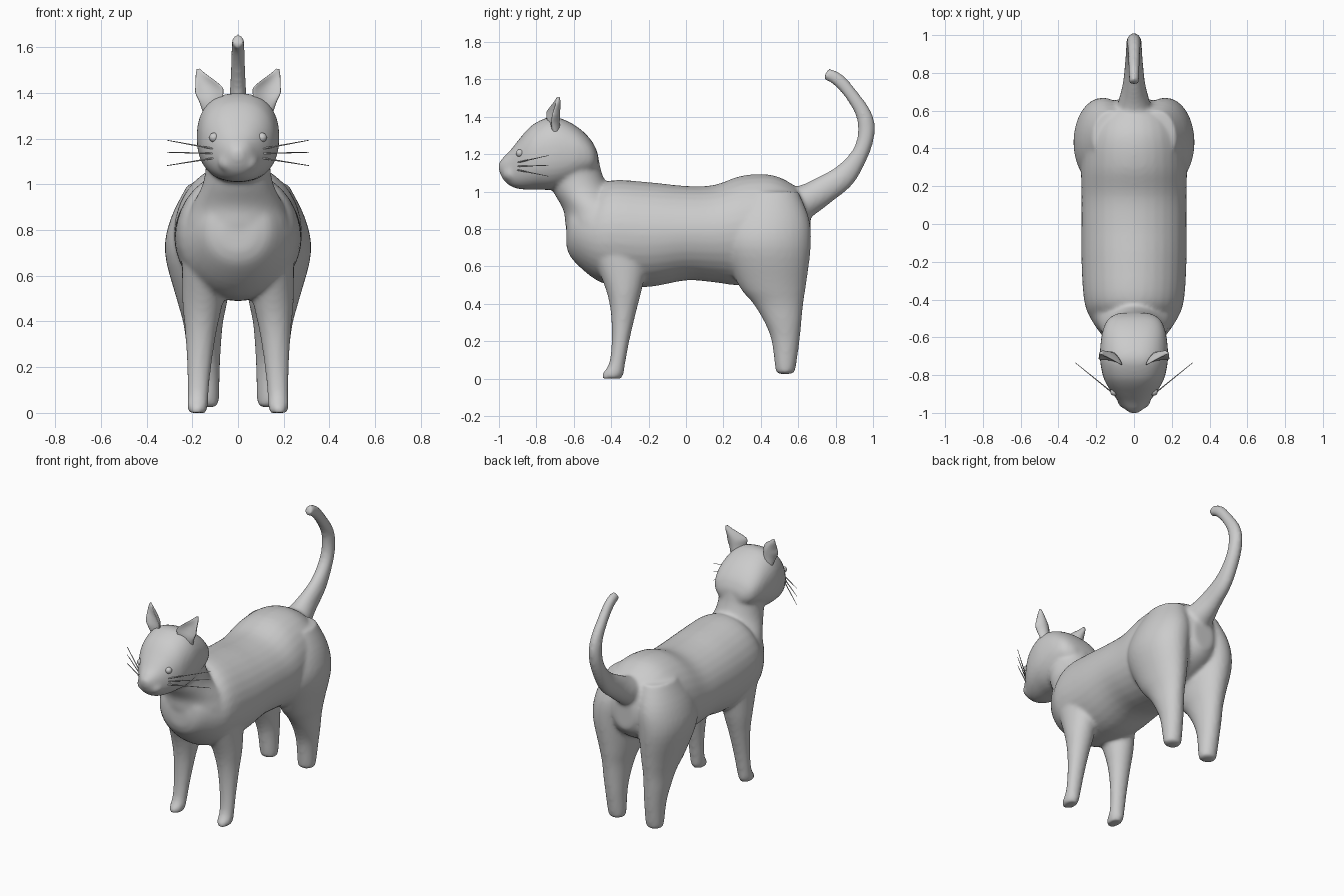
import bpy, bmesh, math
from mathutils import Vector, Matrix

if "Cube" in bpy.data.objects:
    bpy.data.objects.remove(bpy.data.objects["Cube"])


def make_object(name, bm):
    bmesh.ops.recalc_face_normals(bm, faces=bm.faces)
    for f in bm.faces:
        f.smooth = True
    mesh = bpy.data.meshes.new(name)
    bm.to_mesh(mesh)
    bm.free()
    ob = bpy.data.objects.new(name, mesh)
    bpy.context.collection.objects.link(ob)
    return ob


def skin(bm, rings):
    """Close a stack of equal point rings into a solid."""
    loops = [[bm.verts.new(p) for p in r] for r in rings]
    n = len(loops[0])
    for a, b in zip(loops, loops[1:]):
        for i in range(n):
            bm.faces.new((a[i], a[(i + 1) % n], b[(i + 1) % n], b[i]))
    bm.faces.new(loops[0][::-1])
    bm.faces.new(loops[-1])


def resample(rows, steps=4):
    """Catmull-Rom smoothing along the sections."""
    rows = [Vector(r) for r in rows]
    out = []
    for i in range(len(rows) - 1):
        p0, p1, p2 = rows[max(i - 1, 0)], rows[i], rows[i + 1]
        p3 = rows[min(i + 2, len(rows) - 1)]
        for k in range(steps):
            t = k / steps
            out.append(0.5 * (2 * p1 + (p2 - p0) * t + (2 * p0 - 5 * p1 + 4 * p2 - p3) * t * t
                              + (3 * p1 - p0 - 3 * p2 + p3) * t ** 3))
    return out + [rows[-1]]


def loft(bm, rows, side=1, power=2.0, n=32):
    """Each row: two side-silhouette points (y, z), (y, z), centre x, half width."""
    rings = []
    for y0, z0, y1, z1, cx, rx in resample(rows):
        ring = []
        for i in range(n):
            a = 2 * math.pi * i / n
            c, s = math.cos(a), math.sin(a)
            c = math.copysign(abs(c) ** (2 / power), c)
            s = math.copysign(abs(s) ** (2 / power), s)
            t = (1 + s) / 2
            ring.append((side * (cx + rx * c), y0 + (y1 - y0) * t, z0 + (z1 - z0) * t))
        rings.append(ring)
    skin(bm, rings)


def ball(bm, loc, size):
    m = Matrix.Translation(loc) @ Matrix.Diagonal((*size, 1))
    bmesh.ops.create_uvsphere(bm, u_segments=20, v_segments=12, radius=1, matrix=m)


bm = bmesh.new()

# torso: y, belly z, back z, half width
torso = [(-.64, .71, .84, .07), (-.61, .64, .95, .15), (-.5, .54, 1.0, .23), (-.4, .5, 1.06, .265),
         (-.2, .49, 1.05, .278), (0, .525, 1.03, .278), (.15, .515, 1.035, .278), (.3, .5, 1.085, .28),
         (.45, .55, 1.09, .265), (.56, .6, 1.045, .225), (.63, .65, .98, .14), (.665, .7, .9, .07)]
loft(bm, [(y, lo, y, hi, 0, w) for y, lo, hi, w in torso])

# neck: z, front y, back y, half width
neck = [(.65, -.58, -.2, .22), (.8, -.64, -.2, .24), (.9, -.655, -.28, .205), (1.0, -.71, -.4, .155),
        (1.1, -.74, -.45, .14), (1.2, -.76, -.475, .15), (1.3, -.75, -.54, .12)]
loft(bm, [(f, z, b, z, 0, w) for z, f, b, w in neck])

# head: y, chin z, crown z, half width
head = [(-1.0, 1.11, 1.155, .022), (-.975, 1.06, 1.185, .055), (-.94, 1.03, 1.22, .082),
        (-.9, 1.015, 1.27, .112), (-.85, 1.01, 1.33, .145), (-.8, 1.01, 1.37, .166),
        (-.72, 1.01, 1.4, .18), (-.64, 1.03, 1.38, .178), (-.56, 1.07, 1.33, .165),
        (-.5, 1.1, 1.265, .135), (-.47, 1.13, 1.2, .08)]
loft(bm, [(y, lo, y, hi, 0, w) for y, lo, hi, w in head], power=2.35)

# muzzle pads and nose
ball(bm, (0, -.975, 1.14), (.038, .03, .03))
for s in (1, -1):
    ball(bm, (s * .042, -.935, 1.095), (.046, .045, .042))

# legs: z, front y, back y, centre x, half width
front_leg = [(.0, -.45, -.345, .177, .038), (.03, -.445, -.332, .177, .045), (.08, -.412, -.325, .175, .046),
             (.2, -.397, -.303, .17, .053), (.35, -.402, -.268, .163, .068),
             (.48, -.43, -.235, .155, .088), (.65, -.5, -.2, .145, .1)]
hind_leg = [(.025, .49, .57, .14, .042), (.05, .478, .585, .14, .056), (.2, .458, .607, .145, .066),
            (.3, .42, .617, .15, .076), (.4, .36, .627, .153, .088), (.5, .28, .642, .157, .112),
            (.7, .2, .667, .17, .15), (.85, .22, .66, .15, .145), (1.0, .32, .6, .12, .1)]
for s in (1, -1):
    for leg in (front_leg, hind_leg):
        loft(bm, [(f, z, b, z, cx, w) for z, f, b, cx, w in leg], side=s)

# tail: inner and outer silhouette points, half width
loft(bm, [(.52, 1.03, .58, .8, 0, .1), (.6, 1.03, .68, .87, 0, .085), (.7, 1.075, .78, .945, 0, .06),
          (.82, 1.145, .905, 1.055, 0, .047), (.905, 1.25, 1.0, 1.26, 0, .042),
          (.915, 1.38, .998, 1.41, 0, .037), (.86, 1.49, .9, 1.555, 0, .032),
          (.79, 1.57, .83, 1.63, 0, .029), (.733, 1.6, .76, 1.662, 0, .026)], n=20)

# fuse everything into one soft skin
body = make_object("cat_body", bm)
rm = body.modifiers.new("fuse", 'REMESH')
rm.mode = 'VOXEL'
rm.voxel_size = 0.012
rm.use_smooth_shade = True
sm = body.modifiers.new("soften", 'SMOOTH')
sm.factor = 0.5
sm.iterations = 8

for s, tag in ((1, "left"), (-1, "right")):
    # ear: cupped crescent sections; z, centre x, centre y, half width, thickness, cup depth
    bm = bmesh.new()
    rows = [(1.32, .108, -.70, .045, .025, .01), (1.37, .118, -.70, .052, .024, .025),
            (1.41, .126, -.695, .061, .02, .034), (1.44, .139, -.69, .047, .017, .028),
            (1.48, .163, -.685, .022, .014, .01), (1.505, .174, -.683, .007, .007, 0)]
    rings = []
    for z, cx, cy, w, th, cup in resample(rows):
        ring = []
        for i in range(24):
            a = 2 * math.pi * i / 24
            x = w * math.cos(a)
            ring.append((s * (cx + x), cy + th * math.sin(a) - cup * math.cos(a) ** 2 + .25 * x,
                         z - .15 * x))
        rings.append(ring)
    skin(bm, rings)
    make_object(tag + "_ear", bm)

    # eye
    bm = bmesh.new()
    ball(bm, (s * .105, -.888, 1.205), (.021, .021, .021))
    make_object(tag + "_eye", bm)

    # whiskers
    bm = bmesh.new()
    for z0, z1 in ((1.15, 1.193), (1.135, 1.14), (1.12, 1.082)):
        a, b = Vector((s * .075, -.925, z0)), Vector((s * .31, -.735, z1))
        d = b - a
        m = Matrix.Translation((a + b) / 2) @ d.to_track_quat('Z', 'Y').to_matrix().to_4x4()
        bmesh.ops.create_cone(bm, cap_ends=True, segments=8, radius1=.004, radius2=.0015,
                              depth=d.length, matrix=m)
    make_object(tag + "_whiskers", bm)
